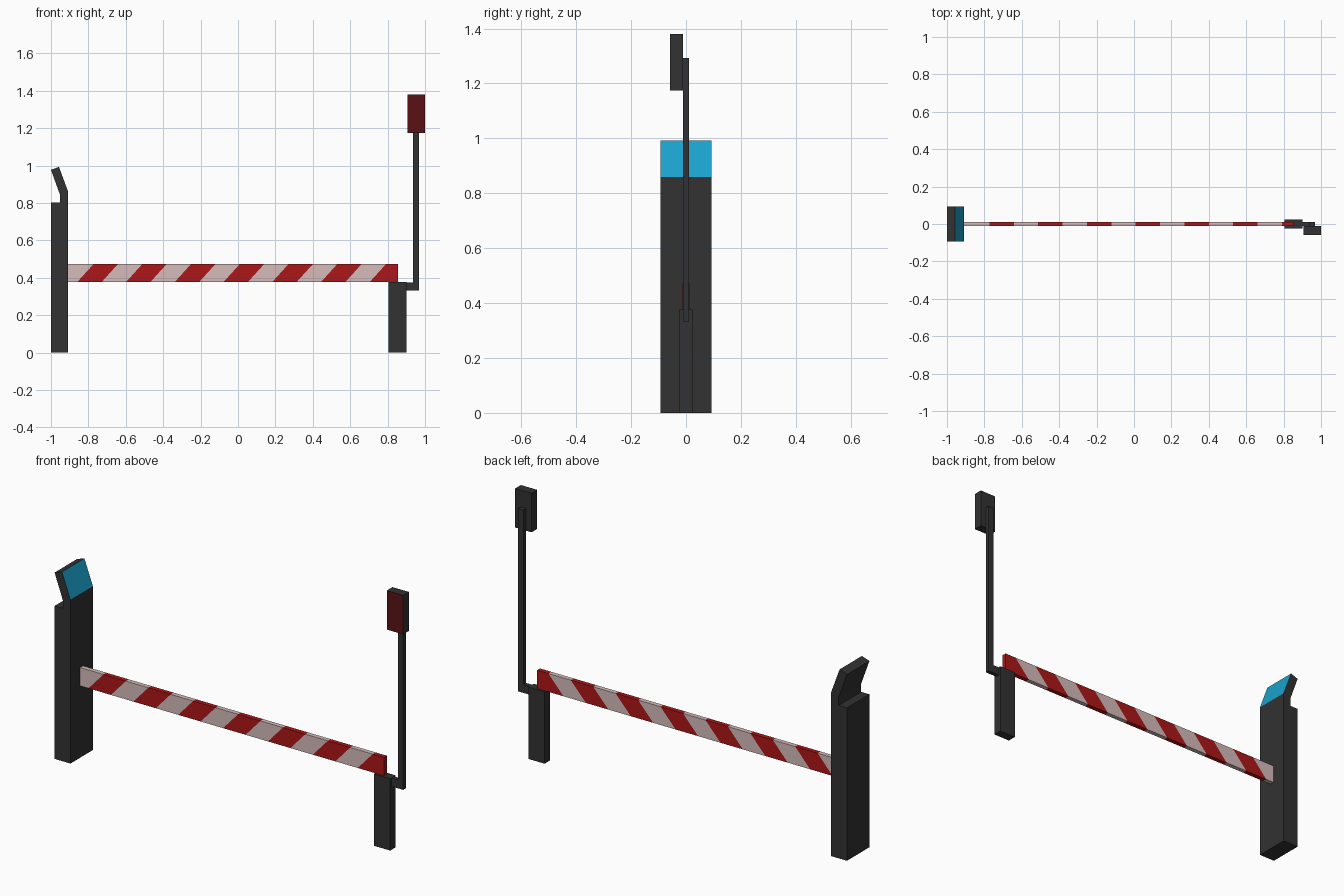
import bpy, bmesh

if "Cube" in bpy.data.objects:
    bpy.data.objects.remove(bpy.data.objects["Cube"])


def material(name, r, g, b):
    m = bpy.data.materials.new(name)
    m.diffuse_color = (r, g, b, 1)
    m.use_nodes = True
    m.node_tree.nodes["Principled BSDF"].inputs["Base Color"].default_value = m.diffuse_color
    return m


DARK = material("dark_metal", 0.032, 0.032, 0.032)
RED = material("stripe_red", 0.42, 0.008, 0.009)
WHITE = material("stripe_white", 0.68, 0.50, 0.50)
BLUE = material("screen_blue", 0.011, 0.36, 0.60)
LAMP = material("lamp_red", 0.10, 0.006, 0.007)


def finish(name, bm, mats):
    bmesh.ops.recalc_face_normals(bm, faces=bm.faces)
    mesh = bpy.data.meshes.new(name)
    bm.to_mesh(mesh)
    bm.free()
    for m in mats:
        mesh.materials.append(m)
    ob = bpy.data.objects.new(name, mesh)
    bpy.context.collection.objects.link(ob)
    return ob


def prism(name, profile, y0, y1, accent=None, side=None, front=False):
    """Extrude an xz profile along y; one side or the front can take an accent colour."""
    bm = bmesh.new()
    a = [bm.verts.new((x, y0, z)) for x, z in profile]
    b = [bm.verts.new((x, y1, z)) for x, z in profile]
    face = bm.faces.new(a)
    face.material_index = int(front)
    bm.faces.new(b[::-1])
    n = len(profile)
    for i in range(n):
        j = (i + 1) % n
        f = bm.faces.new((a[i], b[i], b[j], a[j]))
        f.material_index = int(i == side)
    return finish(name, bm, [DARK, accent] if accent else [DARK])


def rect(x0, x1, z0, z1):
    return [(x0, z0), (x1, z0), (x1, z1), (x0, z1)]


# Terminal post with a tilted screen head
prism("terminal_post",
      [(-1, 0), (-0.908, 0), (-0.908, 0.86), (-0.957, 0.993), (-1, 0.978),
       (-0.952, 0.845), (-0.952, 0.803), (-1, 0.803)],
      -0.093, 0.093, BLUE, side=2)

# Short support post, signal pole with elbow, and lamp
prism("support_post", rect(0.805, 0.90, 0, 0.377), -0.023, 0.023)
prism("signal_pole",
      [(0.90, 0.332), (0.967, 0.332), (0.967, 1.292), (0.936, 1.292),
       (0.936, 0.376), (0.90, 0.376)], -0.011, 0.011)
prism("signal_lamp", rect(0.905, 1.0, 1.175, 1.38), -0.058, -0.011, LAMP, front=True)

# Striped barrier arm: slanted cross-sections, alternating white and red
X0, X1, Z0, Z1, HALF = -0.908, 0.856, 0.377, 0.473, 0.012
cuts = [(X0, X0)]
for i in range(13):
    top = -0.773 + 0.1303 * i
    cuts.append((top - 0.087, top))
cuts.append((X1, X1))

bm = bmesh.new()
rings = [[bm.verts.new(p) for p in ((lo, -HALF, Z0), (hi, -HALF, Z1),
                                    (hi, HALF, Z1), (lo, HALF, Z0))]
         for lo, hi in cuts]
for i, (a, b) in enumerate(zip(rings, rings[1:])):
    for k in range(4):
        m = (k + 1) % 4
        bm.faces.new((a[k], b[k], b[m], a[m])).material_index = i % 2
bm.faces.new(rings[0])
bm.faces.new(rings[-1]).material_index = 1
finish("barrier_arm", bm, [WHITE, RED])
